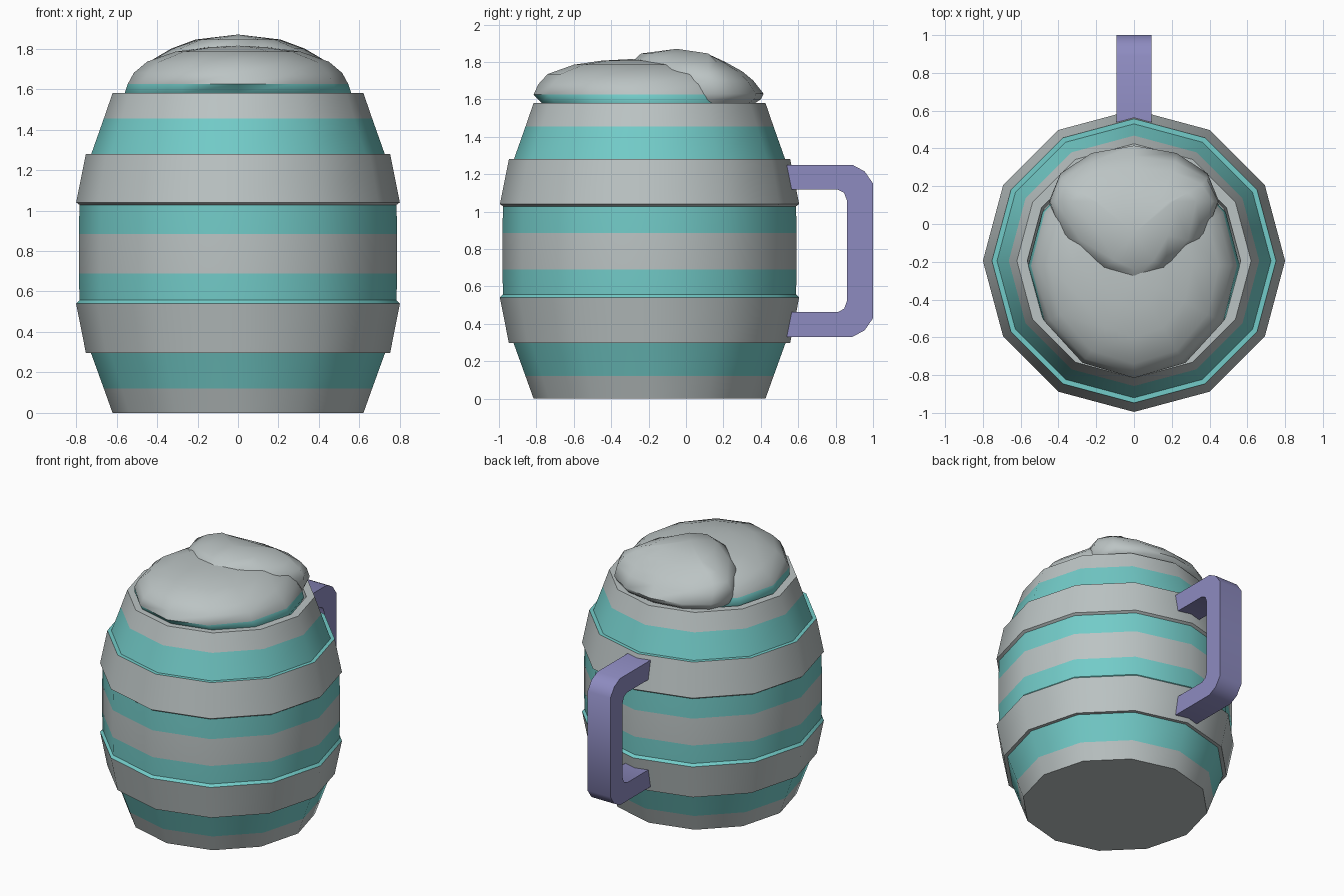
import bpy, bmesh, math

if "Cube" in bpy.data.objects:
    bpy.data.objects.remove(bpy.data.objects["Cube"], do_unlink=True)

SIDES = 12
BARREL_Y = -0.195


def material(name, rgb):
    m = bpy.data.materials.new(name)
    m.use_nodes = True
    m.diffuse_color = (*rgb, 1)
    m.node_tree.nodes["Principled BSDF"].inputs["Base Color"].default_value = (*rgb, 1)
    return m


GREY = material("pale grey", (0.50, 0.55, 0.55))
TEAL = material("teal", (0.17, 0.60, 0.58))
PURPLE = material("muted purple", (0.27, 0.26, 0.53))


def finish(name, bm, mats, angle):
    bmesh.ops.recalc_face_normals(bm, faces=bm.faces[:])
    me = bpy.data.meshes.new(name)
    bm.to_mesh(me)
    bm.free()
    for m in mats:
        me.materials.append(m)
    ob = bpy.data.objects.new(name, me)
    bpy.context.collection.objects.link(ob)
    bpy.ops.object.select_all(action='DESELECT')
    ob.select_set(True)
    bpy.context.view_layer.objects.active = ob
    bpy.ops.object.shade_smooth_by_angle(angle=math.radians(angle))
    return ob


def bridge(bm, a, b, mat):
    for i in range(SIDES):
        j = (i + 1) % SIDES
        bm.faces.new((a[i], a[j], b[j], b[i])).material_index = mat


# Barrel: radius, height, colour of the band up to the next point (0 grey, 1 teal)
PROFILE = [
    (0.62, 0.00, 0), (0.663, 0.12, 1), (0.727, 0.297, 0),
    (0.752, 0.297, 0), (0.80, 0.54, 1), (0.783, 0.557, 1),      # lower hoop
    (0.787, 0.69, 0), (0.787, 0.885, 1), (0.783, 1.028, 0),
    (0.80, 1.04, 0), (0.752, 1.28, 1), (0.725, 1.28, 1),        # upper hoop
    (0.663, 1.455, 0), (0.62, 1.58, 0), (0.565, 1.58, 0), (0.55, 1.48, 0),
]
bm = bmesh.new()
rings = []
for r, z, _ in PROFILE:
    rings.append([bm.verts.new((r * math.cos(math.tau * i / SIDES),
                                BARREL_Y + r * math.sin(math.tau * i / SIDES), z))
                  for i in range(SIDES)])
for k in range(len(rings) - 1):
    bridge(bm, rings[k], rings[k + 1], PROFILE[k][2])
bm.faces.new(rings[0])
bm.faces.new(rings[-1])
finish("barrel_mug", bm, [GREY, TEAL], 38)


# Foam: stacked rings of (height, half width, front y, back y), closed by a top point
def foam(name, centre_y, levels, top, teal_below):
    bm = bmesh.new()
    rings = []
    for z, rx, front, back in levels:
        ring = []
        for i in range(SIDES):
            c, s = math.cos(math.tau * i / SIDES), math.sin(math.tau * i / SIDES)
            y = centre_y + s * (back - centre_y if s > 0 else centre_y - front)
            ring.append(bm.verts.new((rx * c, y, z)))
        rings.append(ring)
    for k in range(len(rings) - 1):
        middle = (levels[k][0] + levels[k + 1][0]) / 2
        bridge(bm, rings[k], rings[k + 1], int(middle < teal_below))
    tip = bm.verts.new((0, top[0], top[1]))
    for i in range(SIDES):
        bm.faces.new((rings[-1][i], rings[-1][(i + 1) % SIDES], tip))
    bm.faces.new(rings[0]).material_index = 1
    finish(name, bm, [GREY, TEAL], 60)


foam("foam_front", -0.22, [
    (1.50, 0.52, -0.71, 0.32), (1.58, 0.56, -0.77, 0.35), (1.625, 0.545, -0.815, 0.35),
    (1.68, 0.515, -0.79, 0.31), (1.735, 0.45, -0.74, 0.26), (1.785, 0.31, -0.60, 0.12),
    (1.807, 0.15, -0.45, -0.05)], (-0.30, 1.815), 1.62)

foam("foam_back", 0.12, [
    (1.50, 0.36, -0.10, 0.33), (1.58, 0.42, -0.15, 0.37), (1.60, 0.435, -0.16, 0.40),
    (1.63, 0.45, -0.17, 0.415), (1.70, 0.445, -0.22, 0.36), (1.75, 0.415, -0.27, 0.30),
    (1.80, 0.33, -0.29, 0.21), (1.845, 0.21, -0.24, 0.11)], (-0.05, 1.87), 1.59)

# Handle: upper half of the side outline, mirrored about its middle height
MID_Z = 0.79
outer = [(0.48, 1.25), (0.89, 1.25), (0.955, 1.215), (1.0, 1.15)]
inner = [(0.48, 1.118), (0.81, 1.118), (0.845, 1.10), (0.86, 1.06)]


def arch(points):
    return points + [(y, 2 * MID_Z - z) for y, z in reversed(points)]


bm = bmesh.new()
strips = [[bm.verts.new((x, y, z)) for y, z in arch(line)]
          for x, line in ((-0.092, outer), (0.092, outer), (0.092, inner), (-0.092, inner))]
for a, b in zip(strips, strips[1:] + strips[:1]):
    for k in range(len(a) - 1):
        bm.faces.new((a[k], a[k + 1], b[k + 1], b[k]))
for end in (0, -1):
    bm.faces.new([s[end] for s in strips])
finish("handle", bm, [PURPLE], 40)
